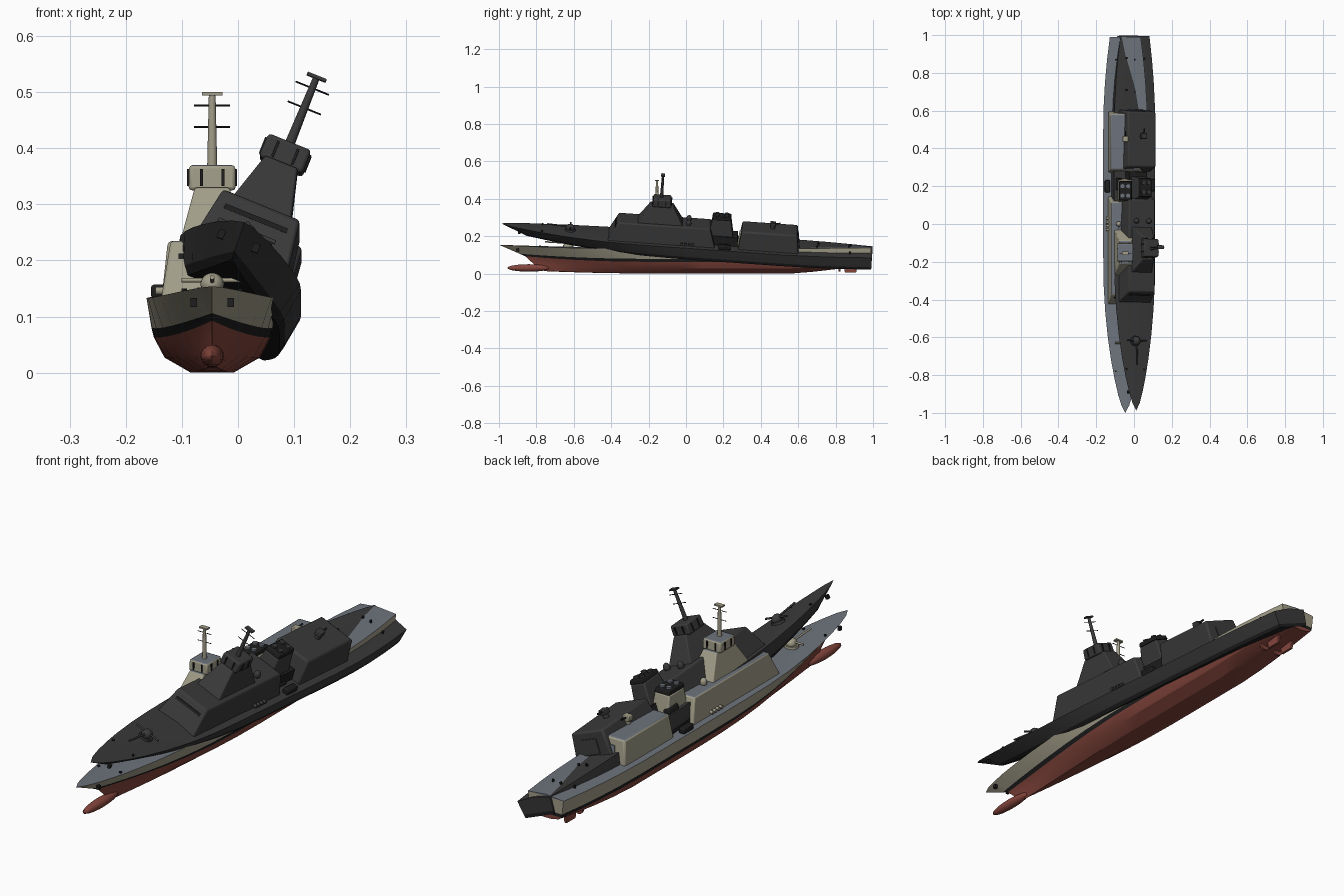
import bpy, bmesh, math
from mathutils import Matrix, Vector

if "Cube" in bpy.data.objects:
    bpy.data.objects.remove(bpy.data.objects["Cube"])

def mat(name, c):
    m = bpy.data.materials.new(name)
    m.diffuse_color = (*c, 1)
    m.use_nodes = True
    m.node_tree.nodes["Principled BSDF"].inputs["Base Color"].default_value = m.diffuse_color
    return m

KHAKI = mat("khaki paint", (.36, .34, .25))
DECK = mat("blue grey deck", (.155, .175, .205))
RED = mat("red underbody", (.23, .06, .045))
BLACK = mat("black", (.013, .013, .013))
CHAR = mat("charcoal wreck", (.042, .042, .042))

M = Matrix()       # placement of the ship being built
wreck = False      # second ship is all charcoal

def pick(m):
    return CHAR if wreck and m is not BLACK else m

def finish(name, bm, mats, bevel=0, angle=35):
    bmesh.ops.remove_doubles(bm, verts=bm.verts, dist=1e-5)
    bmesh.ops.recalc_face_normals(bm, faces=bm.faces)
    me = bpy.data.meshes.new(name)
    bm.to_mesh(me)
    bm.free()
    for m in mats:
        me.materials.append(pick(m))
    for p in me.polygons:
        p.use_smooth = True
    me.set_sharp_from_angle(angle=math.radians(angle))
    ob = bpy.data.objects.new(("wreck_" if wreck else "ship_") + name, me)
    bpy.context.collection.objects.link(ob)
    ob.matrix_world = M
    if bevel:
        b = ob.modifiers.new("bevel", 'BEVEL')
        b.width, b.segments, b.limit_method = bevel, 2, 'ANGLE'
    return ob

def block(name, z0, z1, half0, ya0, yb0, half1, ya1, yb1, side, roof=None, bevel=0, x=0):
    """Tapered block: base rectangle to top rectangle."""
    bm = bmesh.new()
    lo = [bm.verts.new((x + s * half0, y, z0)) for s, y in ((-1, ya0), (1, ya0), (1, yb0), (-1, yb0))]
    hi = [bm.verts.new((x + s * half1, y, z1)) for s, y in ((-1, ya1), (1, ya1), (1, yb1), (-1, yb1))]
    bm.faces.new(lo[::-1])
    top = bm.faces.new(hi)
    for i in range(4):
        bm.faces.new((lo[i], lo[(i + 1) % 4], hi[(i + 1) % 4], hi[i]))
    if roof:
        top.material_index = 1
    return finish(name, bm, [side, roof or side], bevel)

def box(name, c, s, m, bevel=0):
    return block(name, c[2] - s[2] / 2, c[2] + s[2] / 2, s[0] / 2, c[1] - s[1] / 2, c[1] + s[1] / 2,
                 s[0] / 2, c[1] - s[1] / 2, c[1] + s[1] / 2, m, None, bevel, c[0])

def rod(name, a, b, r, m, r2=None, n=12):
    a, b = Vector(a), Vector(b)
    bm = bmesh.new()
    rot = (b - a).to_track_quat('Z', 'Y').to_matrix().to_4x4()
    bmesh.ops.create_cone(bm, cap_ends=True, segments=n, radius1=r, radius2=r if r2 is None else r2,
                          depth=(b - a).length, matrix=Matrix.Translation((a + b) / 2) @ rot)
    return finish(name, bm, [m])

def ball(name, c, r, m):
    bm = bmesh.new()
    bmesh.ops.create_uvsphere(bm, u_segments=16, v_segments=10, radius=1,
                              matrix=Matrix.Translation(c) @ Matrix.Diagonal((*r, 1)))
    return finish(name, bm, [m])

# hull levels: stem y, half width, height, bow fullness length, exponent, bow rise, stern rise
LEVELS = [(-.74, 0, 0, .5, 1, .012, .05), (-.76, .038, 0, .45, 1.1, .015, .05),
          (-.81, .085, .027, .5, 1.05, .02, .03), (-.86, .104, .063, .48, 1, .03, .004),
          (-.89, .108, .079, .46, .9, .027, .002), (-1, .117, .133, .4, .68, .021, .005),
          (-1, 0, .141, .4, .7, .013, .005)]
STATIONS = [0, .02, .05, .09, .14, .2, .27, .34, .42, .5, .62, .75, .82, .88, .94, 1]

def hull(levels, cols):
    bm = bmesh.new()
    rows = []
    for t in STATIONS:
        right = []
        for ys, w, z, a, p, rise, srise in levels:
            f = math.sin(math.pi / 2 * min(1, t / a)) ** p if t else 0
            s = max(0, (t - .75) / .25)
            f *= 1 - .3 * s * s
            zz = z + rise * max(0, 1 - t / .35) ** 2 + srise * s ** 1.3
            right.append((w * f, ys + (.99 - ys) * t, zz))
        rows.append([[bm.verts.new((sg * q[0], q[1], q[2])) for q in right] for sg in (1, -1)])
    for r0, r1 in zip(rows, rows[1:]):
        for sd in (0, 1):
            for k in range(len(levels) - 1):
                f = bm.faces.new((r0[sd][k], r1[sd][k], r1[sd][k + 1], r0[sd][k + 1]))
                f.material_index = cols[k]
        if levels[0][1]:                                   # flat closing bottom
            bm.faces.new((r0[0][0], r1[0][0], r1[1][0], r0[1][0])).material_index = cols[0]
    e = rows[-1]                                           # transom
    for k in range(len(levels) - 1):
        f = bm.faces.new((e[0][k], e[0][k + 1], e[1][k + 1], e[1][k]))
        f.material_index = cols[k]
    bmesh.ops.dissolve_degenerate(bm, dist=1e-5, edges=bm.edges)
    finish("hull", bm, [RED, BLACK, KHAKI, DECK], angle=28)

def ship():
    if wreck:
        hull(LEVELS[3:], [1, 2, 3])
    else:
        hull(LEVELS, [0, 0, 0, 1, 2, 3])
        ball("sonar_bulb", (0, -.84, .03), (.021, .115, .02), RED)
        for s in (-1, 1):
            block("rudder", .005, .06, .005, .85, .91, .005, .84, .915, RED, x=s * .035)
            rod("shaft", (s * .035, .6, .012), (s * .035, .82, .03), .005, RED)
            rod("propeller", (s * .035, .815, .03), (s * .035, .825, .03), .02, RED)
    # forward deckhouse with bridge window strip
    block("deckhouse", .125, .235, .092, -.43, .15, .074, -.375, .115, KHAKI, DECK, .006)
    block("bridge_windows", .203, .212, .06, -.394, -.38, .06, -.3895, -.376, BLACK)
    # tower and sensor house
    block("tower", .23, .33, .058, -.275, -.03, .031, -.21, -.09, KHAKI, DECK, .004)
    block("sensor_house", .325, .37, .042, -.2, -.1, .041, -.197, -.103, KHAKI, DECK, .006)
    for s in (-1, 1):
        for y in (-.2, -.1):
            box("sensor_slot", (s * .019, y, .348), (.005, .006, .03), BLACK)
        for y in (-.17, -.13):
            box("sensor_slot", (s * .042, y, .348), (.005, .006, .03), BLACK)
        ball("deck_dome", (s * .035, 0, .245), (.014, .014, .018), KHAKI)
    # mast with yards
    rod("mast", (0, -.155, .365), (0, -.155, .497), .009, KHAKI, .006)
    box("mast_cap", (0, -.155, .497), (.036, .02, .006), KHAKI)
    for z in (.438, .476):
        rod("yard", (-.032, -.155, z), (.032, -.155, z), .0016, BLACK, n=6)
    # funnel, exhausts and low house around it
    block("funnel_base", .13, .185, .055, .12, .27, .05, .12, .265, BLACK)
    block("funnel", .13, .272, .045, .1, .25, .034, .125, .225, KHAKI, None, .005)
    block("funnel_cap", .272, .29, .035, .123, .227, .032, .127, .223, BLACK, None, .003)
    for x in (-.015, .015):
        for y in (.15, .2):
            rod("exhaust", (x, y, .28), (x, y, .297), .011, DECK)
    # hangar with door and roof mount
    block("hangar", .125, .235, .091, .27, .597, .079, .287, .582, KHAKI, DECK, .008)
    block("hangar_door", .145, .205, .04, .58, .5985, .038, .58, .59, DECK)
    rod("roof_mount_base", (0, .45, .23), (0, .45, .25), .012, KHAKI)
    box("roof_mount", (0, .45, .26), (.03, .03, .022), KHAKI, .003)
    rod("roof_mount_barrel", (0, .45, .262), (0, .49, .266), .004, BLACK)
    # bow gun turret with side arms
    rod("gun_base", (0, -.63, .13), (0, -.63, .152), .03, KHAKI, .027, 16)
    ball("gun_turret", (0, -.63, .158), (.021, .024, .02), KHAKI)
    rod("gun_barrel", (0, -.64, .163), (0, -.755, .17), .004, KHAKI)
    rod("gun_arm", (-.055, -.63, .165), (.055, -.63, .165), .004, KHAKI)
    for s in (-1, 1):
        # boats, canisters, bollards and anchors
        box("boat", (s * .095, .2, .145), (.028, .065, .024), BLACK, .005)
        for i in range(4):
            y = -.03 + i * .02
            rod("canister", (s * .085, y, .146), (s * .101, y, .146), .007, KHAKI)
        for y in (-.78, .7, .87):
            rod("bollard", (s * .05, y, .135), (s * .05, y, .15), .005, BLACK, n=8)
        box("anchor", (s * .033, -.9, .125), (.012, .014, .016), BLACK)

# upright painted ship
M = Matrix.Translation((-.046, 0, 0))
ship()
# charcoal ship, heeled over with its bow raised
wreck = True
M = (Matrix.Translation((-.046, 0, .056)) @ Matrix.Rotation(math.radians(-4), 4, 'X')
     @ Matrix.Rotation(math.radians(22), 4, 'Y'))
ship()
